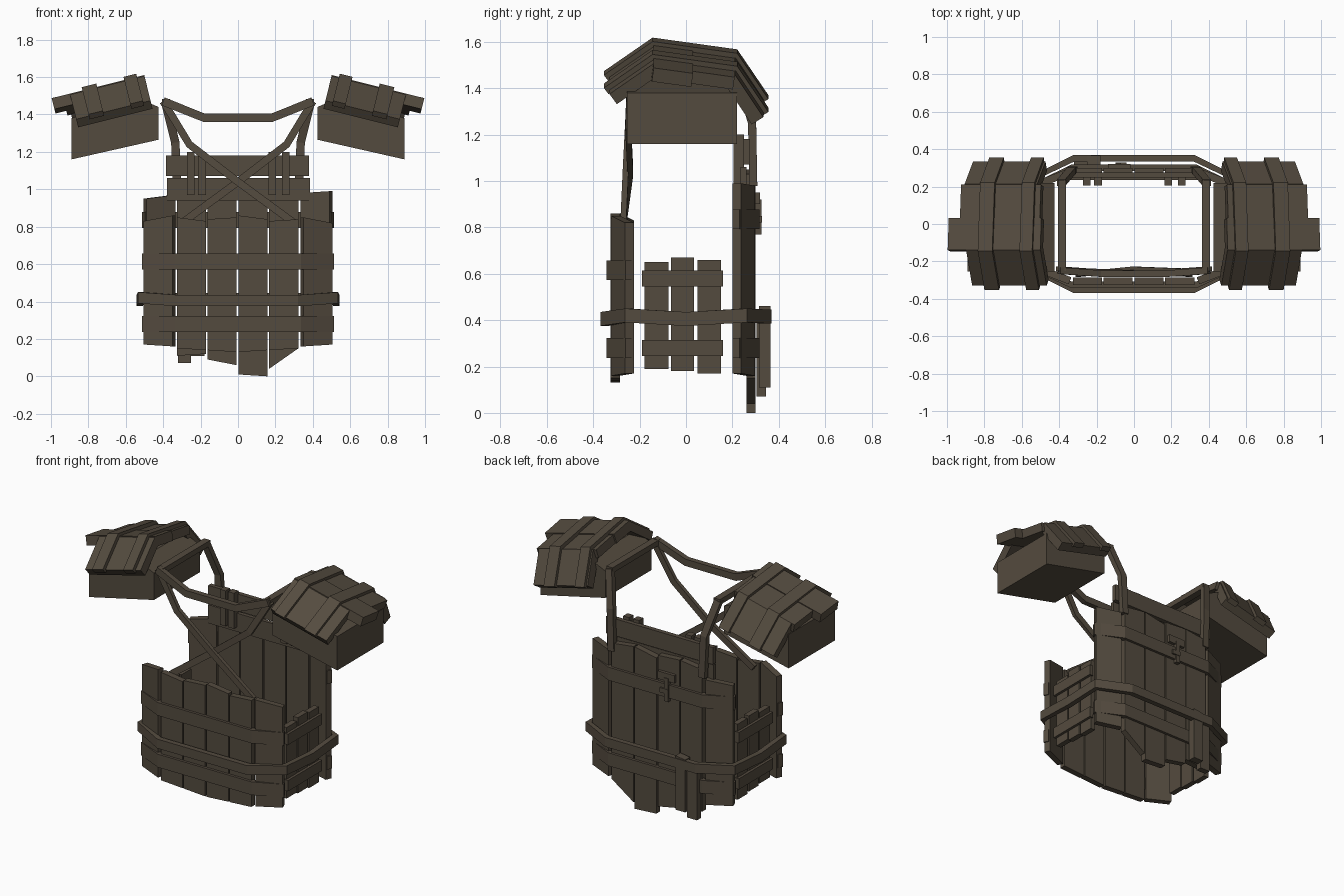
import bpy, bmesh, math
from mathutils import Vector

cube = bpy.data.objects.get("Cube")
if cube:
    bpy.data.objects.remove(cube, do_unlink=True)

wood = bpy.data.materials.new("weathered_wood")
wood.use_nodes = True
WOOD = (0.088, 0.070, 0.049, 1)
wood.diffuse_color = WOOD
wood.node_tree.nodes["Principled BSDF"].inputs["Base Color"].default_value = WOOD


def loft(name, rings, closed=False):
    """Skin a list of point rings into one flat-shaded solid."""
    bm = bmesh.new()
    rows = [[bm.verts.new(p) for p in ring] for ring in rings]
    n = len(rows[0])
    pairs = list(zip(rows, rows[1:]))
    if closed:
        pairs.append((rows[-1], rows[0]))
    else:
        bm.faces.new(rows[0])
        bm.faces.new(rows[-1])
    for a, b in pairs:
        for i in range(n):
            j = (i + 1) % n
            bm.faces.new((a[i], a[j], b[j], b[i]))
    bmesh.ops.recalc_face_normals(bm, faces=bm.faces)
    mesh = bpy.data.meshes.new(name)
    bm.to_mesh(mesh)
    bm.free()
    mesh.materials.append(wood)
    obj = bpy.data.objects.new(name, mesh)
    bpy.context.collection.objects.link(obj)


def box(name, x0, x1, y0, y1, z0, z1):
    loft(name, [[(x0, y0, z), (x1, y0, z), (x1, y1, z), (x0, y1, z)] for z in (z0, z1)])


def slat(name, p0, p1, bottom, top, t=0.04):
    """Upright board from p0 to p1, thickened outward, with slanted ends."""
    a, b = Vector(p0), Vector(p1)
    d = (b - a).normalized()
    out = Vector((d.y, -d.x)) * t
    rings = []
    for off in (Vector((0, 0)), out):
        rings.append([(*(a + off), bottom[0]), (*(b + off), bottom[1]),
                      (*(b + off), top[1]), (*(a + off), top[0])])
    loft(name, rings)


def band(name, points, width, height, up, closed=False):
    """Rectangular strip swept along a path."""
    pts = [Vector(p) for p in points]
    up = Vector(up)
    rings = []
    for i, p in enumerate(pts):
        if closed:
            t = pts[(i + 1) % len(pts)] - pts[i - 1]
        else:
            t = pts[min(i + 1, len(pts) - 1)] - pts[max(i - 1, 0)]
        side = t.cross(up).normalized() * width / 2
        rise = up * height / 2
        rings.append([p + side + rise, p + side - rise, p - side - rise, p - side + rise])
    loft(name, rings, closed)


# Front and back walls: four flat boards and two angled corner boards
EDGES = [(-0.325, -0.17), (-0.163, -0.008), (0.003, 0.158), (0.166, 0.323)]
front_ends = [((0.15, 0.14), (0.85, 0.83)), ((0.14, 0.13), (0.84, 0.85)),
              ((0.13, 0.14), (0.86, 0.84)), ((0.14, 0.15), (0.83, 0.84))]
back_ends = [((0.11, 0.12), (1.03, 1.05)), ((0.09, 0.06), (1.05, 1.04)),
             ((0.01, 0.0), (1.02, 1.05)), ((0.04, 0.15), (1.05, 1.03))]
for i, (x0, x1) in enumerate(EDGES):
    b, t = front_ends[i]
    slat(f"front_board_{i}", (x0, -0.285), (x1, -0.285), b, t)
    b, t = back_ends[i]
    slat(f"back_board_{i}", (x1, 0.26), (x0, 0.26), b[::-1], t[::-1])
slat("front_corner_right", (-0.49, -0.225), (-0.335, -0.285), (0.17, 0.16), (0.83, 0.86))
slat("front_corner_left", (0.335, -0.285), (0.49, -0.225), (0.16, 0.17), (0.85, 0.82))
slat("back_corner_left", (0.49, 0.2), (0.335, 0.26), (0.17, 0.16), (0.99, 0.98))
slat("back_corner_right", (-0.335, 0.26), (-0.49, 0.2), (0.16, 0.17), (0.97, 0.95))

# Battens that follow the walls
for label, y_mid, y_end, heights in (("front", -0.325, -0.245, (0.28, 0.615)),
                                     ("back", 0.30, 0.215, (0.28, 0.835))):
    for z in heights:
        path = [(x, y, z) for x, y in ((-0.505, y_end), (-0.335, y_mid),
                                       (0.335, y_mid), (0.505, y_end))]
        band(f"{label}_batten", path, 0.034, 0.085, (0, 0, 1))

# Side walls
for s, label in ((1, "left"), (-1, "right")):
    for y0, y1, z0, z1 in ((-0.18, -0.075, 0.19, 0.65), (-0.065, 0.035, 0.18, 0.67),
                           (0.05, 0.15, 0.17, 0.66)):
        box(f"{label}_side_board", s * 0.44, s * 0.475, y0, y1, z0, z1)
    for z in (0.28, 0.58):
        box(f"{label}_side_batten", s * 0.465, s * 0.492, -0.19, 0.16, z - 0.035, z + 0.035)

# Belt around the whole body
half = [(0.32, -0.352, 0.405), (0.52, -0.255, 0.42), (0.525, 0.0, 0.405),
        (0.52, 0.255, 0.42), (0.32, 0.352, 0.415)]
band("belt", half + [(-x, y, z) for x, y, z in reversed(half)], 0.035, 0.06, (0, 0, 1), True)

# Upper back: cross boards, posts, loose plank and small hook
box("upper_cross_board", -0.385, 0.38, 0.245, 0.275, 1.07, 1.18)
box("lower_cross_board", -0.38, 0.385, 0.235, 0.26, 0.94, 1.06)
for x in (-0.253, -0.193, 0.183, 0.255):
    box("back_post", x - 0.021, x + 0.021, 0.205, 0.25, 0.97, 1.2)
slat("loose_plank", (-0.18, 0.315), (-0.25, 0.315), (0.11, 0.11), (0.46, 0.45), 0.05)
slat("loose_plank_end", (-0.25, 0.305), (-0.32, 0.305), (0.07, 0.07), (0.42, 0.4), 0.04)
box("hook_plate", -0.14, -0.02, 0.295, 0.32, 0.9, 0.95)
box("hook_stem", -0.1, -0.07, 0.3, 0.325, 0.77, 0.92)
box("hook_tip", -0.1, -0.04, 0.305, 0.328, 0.82, 0.85)

# Straps
band("neck_strap", [(-0.40, -0.25, 1.47), (-0.18, -0.265, 1.382), (0.18, -0.265, 1.382),
                    (0.40, -0.25, 1.47)], 0.045, 0.035, (0, 1, 0))
for s, label in ((1, "left"), (-1, "right")):
    band(f"{label}_cross_strap", [(s * 0.40, -0.24, 1.47), (s * 0.26, -0.25, 1.24),
                                  (0, -0.25 + s * 0.01, 1.04), (s * -0.30, -0.27, 0.82)],
         0.04, 0.025, (0, 1, 0))
    band(f"{label}_shoulder_strap", [(s * 0.385, -0.25, 1.465), (s * 0.385, 0.235, 1.465)],
         0.045, 0.035, (0, 0, 1))
    band(f"{label}_back_strap", [(s * 0.39, 0.22, 1.47), (s * 0.335, 0.285, 1.25),
                                 (s * 0.325, 0.29, 0.98)], 0.045, 0.035, (0, 1, 0))

# Shoulder guards
TILT = math.radians(14)
RIDGE = [(-0.33, -0.135), (-0.14, 0.0), (0.21, -0.05), (0.33, -0.235)]


def shoulder_point(s, u, y, v):
    return (s * (0.5 + u * math.cos(TILT) + v * math.sin(TILT)), y,
            1.605 - u * math.sin(TILT) + v * math.cos(TILT))


def shoulder_part(name, s, u0, u1, profile):
    loft(name, [[shoulder_point(s, u, y, v) for y, v in profile] for u in (u0, u1)])


def thick_line(points, rise, drop):
    """Outline of a bent strip, offset above and below its path."""
    top, low = [], []
    for i, (y, v) in enumerate(points):
        a, b = points[max(i - 1, 0)], points[min(i + 1, len(points) - 1)]
        d = Vector((b[0] - a[0], b[1] - a[1])).normalized()
        n = Vector((-d.y, d.x))
        top.append(Vector((y, v)) + n * rise)
        low.append(Vector((y, v)) - n * drop)
    return top + low[::-1]


MID = (0.03, -0.024)
planks = [("front_plank", RIDGE[0], RIDGE[1], 0.0, 0.41, 0.0),
          ("long_plank", RIDGE[1], MID, 0.0, 0.51, 0.006),
          ("top_plank", MID, RIDGE[2], 0.01, 0.45, 0.0),
          ("back_plank", RIDGE[2], RIDGE[3], 0.03, 0.43, 0.004)]
for s, label in ((1, "left"), (-1, "right")):
    for name, a, b, u0, u1, rise in planks:
        shoulder_part(f"{label}_shoulder_{name}", s, u0, u1, thick_line([a, b], rise, 0.055))
    for u0, u1 in ((0.04, 0.11), (0.26, 0.34)):
        shoulder_part(f"{label}_shoulder_batten", s, u0, u1,
                      thick_line([(-0.34, -0.145), *RIDGE[1:3], (0.335, -0.245)], 0.024, 0.01))
    side = [(0.425, 1.265), (0.89, 1.16), (0.89, 1.38), (0.54, 1.49), (0.425, 1.44)]
    loft(f"{label}_shoulder_pad", [[(s * x, y, z) for x, z in side] for y in (-0.255, 0.22)])
